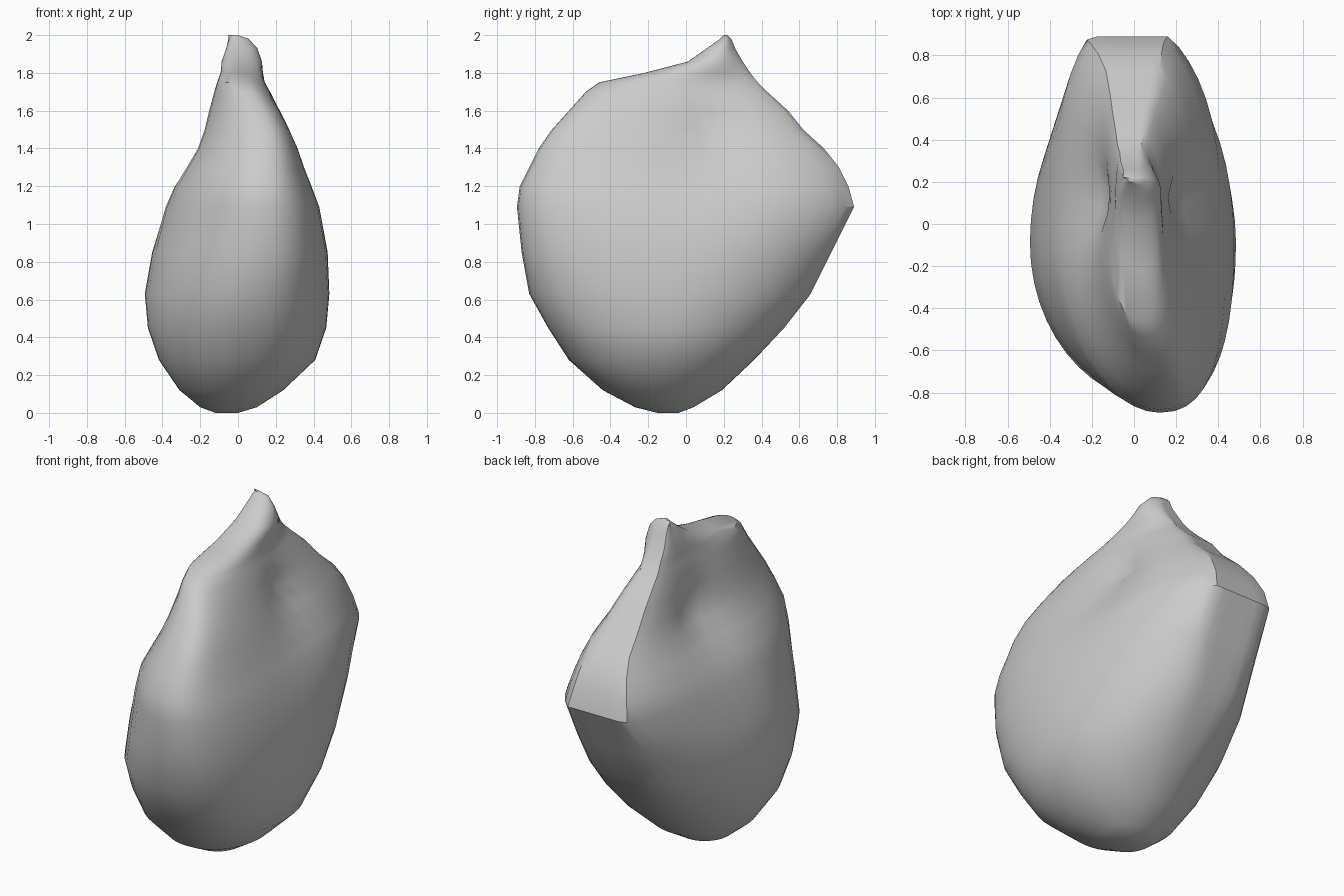
import bpy
import bmesh
import math

# Remove the default cube
default_cube = bpy.data.objects.get("Cube")
if default_cube:
    bpy.data.objects.remove(default_cube, do_unlink=True)

# Horizontal sections: height, x min, x max, y min, y max
SECTIONS = [
    (0.0, -.12, 0, -.15, -.04), (.03, -.2, .1, -.27, .04),
    (.12, -.31, .24, -.44, .19), (.28, -.42, .41, -.62, .36),
    (.45, -.48, .47, -.73, .52), (.63, -.5, .49, -.83, .66),
    (.85, -.47, .49, -.87, .77), (1.09, -.42, .46, -.895, .89),
    (1.2, -.38, .42, -.88, .86), (1.3, -.32, .38, -.83, .81),
    (1.4, -.26, .34, -.78, .73), (1.5, -.22, .29, -.71, .62),
    (1.6, -.19, .24, -.62, .54), (1.7, -.15, .19, -.53, .43),
    (1.75, -.13, .16, -.46, .38), (1.8, -.11, .15, -.22, .34),
    (1.86, -.1, .14, .01, .3), (1.93, -.07, .11, .11, .26),
    (1.98, -.05, .06, .18, .24), (2.0, -.03, 0, .2, .22),
]
SIDES = 48


def ramp(value, low, high):
    """Smooth step from zero to one."""
    t = max(0, min(1, (value - low) / (high - low)))
    return t * t * (3 - 2 * t)


def section_point(section, angle):
    z, x_min, x_max, y_min, y_max = section
    half_width, half_depth = (x_max - x_min) / 2, (y_max - y_min) / 2
    across, along = math.sin(angle), math.cos(angle)
    upper = ramp(z, .2, 1.3)
    if along > 0:
        # Blunt rear face, narrower towards +x, fading out towards the base
        blunt = .1 if across > 0 else .15
        along = min(1, along * (1 + blunt * upper))
        lean = -.03 * upper * along ** 2
    else:
        # Full front lobe leaning towards +x
        fullness = .87 if across > 0 else 1 - .22 * ramp(z, 1.1, 1.4)
        across = math.copysign(abs(across) ** fullness, across)
        lean = .1 * ramp(z, .1, 1) * (1 - ramp(z, 1.5, 1.85)) * along ** 2
    y = (y_min + y_max) / 2 + half_depth * along
    # Puckered dimple on both flanks under the neck
    pinch = 1 - .52 * math.exp(-math.hypot(y - .13, z - 1.49) / .24)
    x = (x_min + x_max) / 2 + half_width * across * pinch + lean
    return x, y, z


# Seed body: skin the stacked sections
bm = bmesh.new()
rings = []
for section in SECTIONS:
    angles = [math.tau * i / SIDES for i in range(SIDES)]
    rings.append([bm.verts.new(section_point(section, a)) for a in angles])
for lower, upper in zip(rings, rings[1:]):
    for i in range(SIDES):
        j = (i + 1) % SIDES
        bm.faces.new((lower[i], lower[j], upper[j], upper[i]))
bm.faces.new(rings[0])
bm.faces.new(rings[-1])
bmesh.ops.recalc_face_normals(bm, faces=bm.faces)

mesh = bpy.data.meshes.new("seed_body")
bm.to_mesh(mesh)
bm.free()
body = bpy.data.objects.new("seed_body", mesh)
bpy.context.collection.objects.link(body)

# Plain grey material
grey = bpy.data.materials.new("plain_grey")
grey.use_nodes = True
colour = (.6, .6, .6, 1)
grey.diffuse_color = colour
grey.node_tree.nodes["Principled BSDF"].inputs["Base Color"].default_value = colour
mesh.materials.append(grey)

# Smooth shading with sharp creases kept
bpy.ops.object.select_all(action="DESELECT")
body.select_set(True)
bpy.context.view_layer.objects.active = body
bpy.ops.object.shade_smooth_by_angle(angle=math.radians(35))
